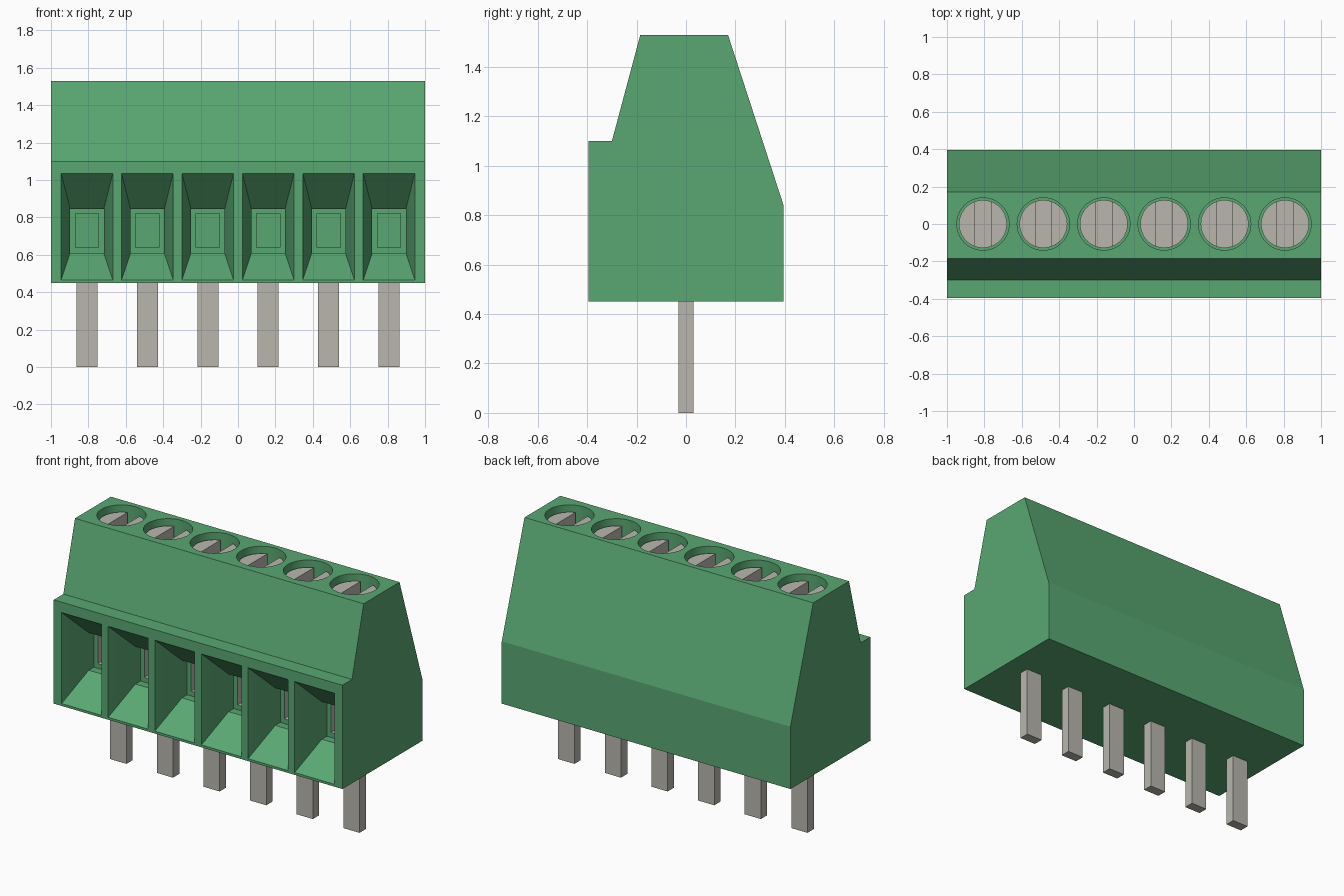
import bpy, bmesh, math

if "Cube" in bpy.data.objects:
    bpy.data.objects.remove(bpy.data.objects["Cube"], do_unlink=True)


def make_material(name, color):
    mat = bpy.data.materials.new(name)
    mat.use_nodes = True
    mat.diffuse_color = (*color, 1)
    mat.node_tree.nodes["Principled BSDF"].inputs["Base Color"].default_value = (*color, 1)
    return mat


GREEN = make_material("green plastic", (0.10, 0.39, 0.17))
METAL = make_material("grey metal", (0.48, 0.47, 0.42))

POLES = 6
PITCH = 0.323
CENTRES = [(i - (POLES - 1) / 2) * PITCH for i in range(POLES)]


def loft(bm, rings):
    """Skin a stack of equal-length rings and cap both ends."""
    loops = [[bm.verts.new(p) for p in ring] for ring in rings]
    faces = [bm.faces.new(loops[0]), bm.faces.new(loops[-1])]
    n = len(loops[0])
    for a, b in zip(loops, loops[1:]):
        for i in range(n):
            j = (i + 1) % n
            faces.append(bm.faces.new((a[i], a[j], b[j], b[i])))
    bmesh.ops.recalc_face_normals(bm, faces=faces)


def prism(bm, outline, low, high):
    loft(bm, [[(x, y, z) for x, y in outline] for z in (low, high)])


def finish(name, bm, *materials):
    mesh = bpy.data.meshes.new(name)
    bm.to_mesh(mesh)
    bm.free()
    obj = bpy.data.objects.new(name, mesh)
    bpy.context.scene.collection.objects.link(obj)
    for mat in materials:
        mesh.materials.append(mat)
    return obj


def arc(cx, radius, start, end, steps):
    angles = [start + (end - start) * i / steps for i in range(steps + 1)]
    return [(cx + radius * math.cos(a), radius * math.sin(a)) for a in angles]


def circle(cx, radius, steps=48):
    return arc(cx, radius, 0, math.tau, steps)[:-1]


# Housing: side profile extruded along the row
profile = [(-0.395, 0.45), (0.395, 0.45), (0.395, 0.84), (0.17, 1.53),
           (-0.185, 1.53), (-0.30, 1.10), (-0.395, 1.10)]
bm = bmesh.new()
loft(bm, [[(x, y, z) for y, z in profile] for x in (-1, 1)])
housing = finish("housing", bm, GREEN, METAL)

# Wire entries (depth y, half width, bottom, top) and screw wells
FRAME_Y = -0.145
entry = [(-0.45, 0.138, 0.465, 1.035), (-0.395, 0.138, 0.465, 1.035),
         (-0.195, 0.09, 0.61, 0.845), (FRAME_Y, 0.09, 0.61, 0.845),
         (FRAME_Y, 0.0625, 0.64, 0.82), (0.08, 0.0625, 0.64, 0.82)]
bm = bmesh.new()
for cx in CENTRES:
    loft(bm, [[(cx - w, y, lo), (cx + w, y, lo), (cx + w, y, hi), (cx - w, y, hi)]
              for y, w, lo, hi in entry])
    prism(bm, circle(cx, 0.14), 1.36, 1.6)
cutter = finish("opening_cutter", bm, GREEN)
cutter.hide_render = True

cut = housing.modifiers.new("openings", "BOOLEAN")
cut.operation = "DIFFERENCE"
cut.solver = "EXACT"
cut.object = cutter
graph = bpy.context.evaluated_depsgraph_get()
cut_mesh = bpy.data.meshes.new_from_object(housing.evaluated_get(graph))
housing.modifiers.clear()
housing.data = cut_mesh
bpy.data.objects.remove(cutter, do_unlink=True)

# Metal lining on the side walls of each inner wire hole
for face in cut_mesh.polygons:
    c = face.center
    lining = (FRAME_Y + 0.01 < c.y < 0.07 and 0.6 < c.z < 0.85
              and abs(c.x) < 0.95 and abs(face.normal.y) < 0.5)
    face.material_index = 1 if lining else 0

# Slotted screws and solder pins
SLOT = 0.043
RADIUS = 0.128
half = math.acos(SLOT / RADIUS)
smooth = [housing]
for i, cx in enumerate(CENTRES, 1):
    bm = bmesh.new()
    prism(bm, circle(cx, RADIUS), 1.36, 1.42)
    for turn in (0, math.pi):
        prism(bm, arc(cx, RADIUS, turn - half, turn + half, 20), 1.42, 1.49)
    smooth.append(finish(f"screw_{i}", bm, METAL))

    bm = bmesh.new()
    w, d = 0.056, 0.031
    prism(bm, [(cx - w, -d), (cx + w, -d), (cx + w, d), (cx - w, d)], 0, 0.5)
    finish(f"pin_{i}", bm, METAL)

# Round walls shaded smooth, edges kept sharp
bpy.ops.object.select_all(action="DESELECT")
for obj in smooth:
    obj.select_set(True)
bpy.context.view_layer.objects.active = housing
bpy.ops.object.shade_smooth_by_angle(angle=math.radians(15))
